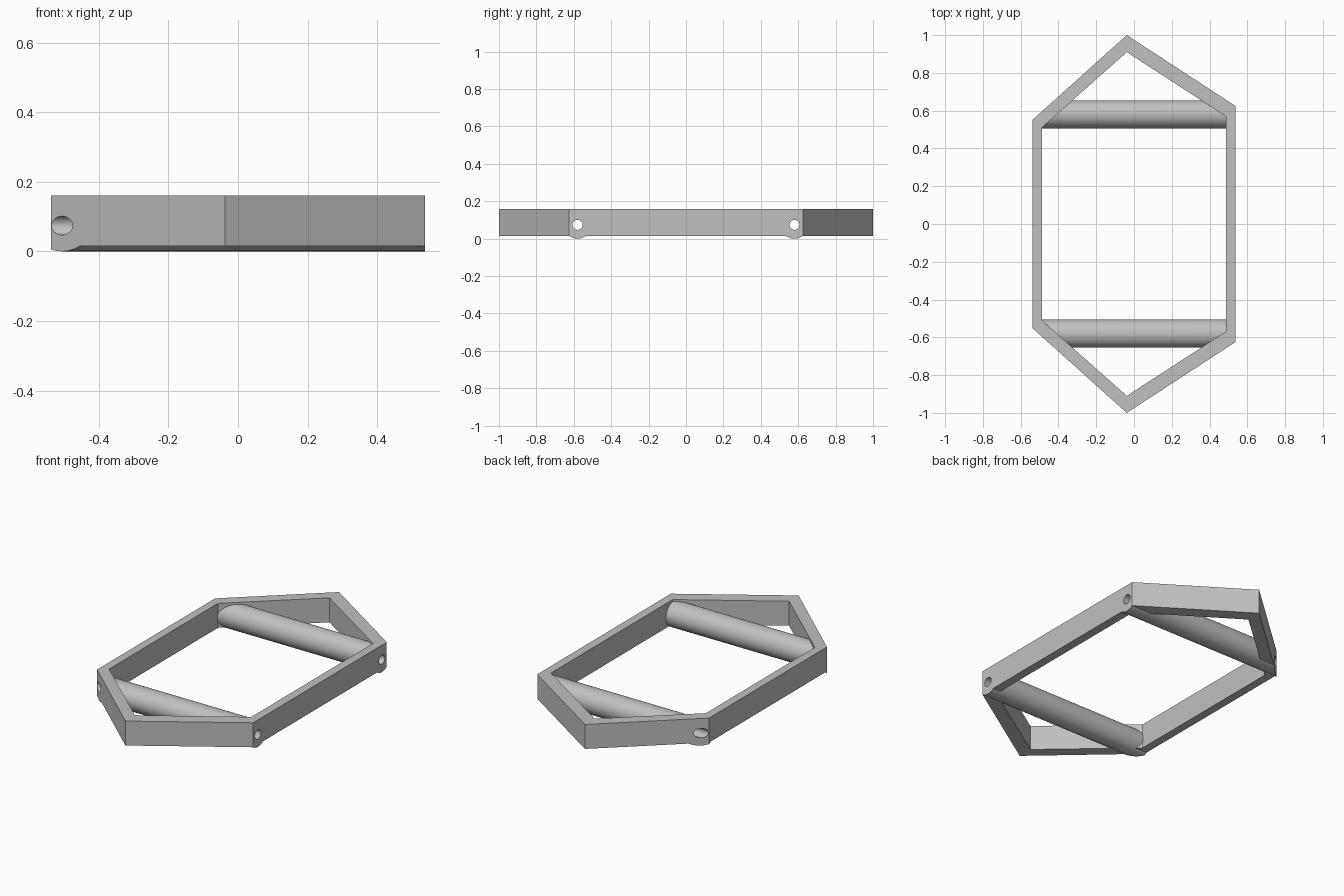
import bpy, bmesh, math
from mathutils import Matrix

cube = bpy.data.objects.get("Cube")
if cube:
    bpy.data.objects.remove(cube, do_unlink=True)

grey = bpy.data.materials.new("plain grey")
grey.use_nodes = True
colour = (0.53, 0.53, 0.53, 1)
grey.diffuse_color = colour
grey.node_tree.nodes["Principled BSDF"].inputs["Base Color"].default_value = colour

BASE, TOP = 0.015, 0.16
ROD_Y, ROD_Z, ROD_R, HOLE_R = 0.58, 0.074, 0.074, 0.027


def finish(bm, name):
    bmesh.ops.recalc_face_normals(bm, faces=bm.faces)
    mesh = bpy.data.meshes.new(name)
    bm.to_mesh(mesh)
    bm.free()
    mesh.materials.append(grey)
    obj = bpy.data.objects.new(name, mesh)
    bpy.context.collection.objects.link(obj)
    return obj


def prism(name, half, z0, z1, scale=1.0):
    """Upright prism from the back half of an outline, mirrored to the front."""
    outline = half + [(x, -y) for x, y in reversed(half)]
    bm = bmesh.new()
    face = bm.faces.new([bm.verts.new((x * scale, y * scale, z0)) for x, y in outline])
    top = bmesh.ops.extrude_face_region(bm, geom=[face])["geom"]
    bmesh.ops.translate(bm, vec=(0, 0, z1 - z0),
                        verts=[v for v in top if isinstance(v, bmesh.types.BMVert)])
    return finish(bm, name)


def rod(name, y, radius, length, sides):
    bm = bmesh.new()
    place = Matrix.Translation((0, y, ROD_Z)) @ Matrix.Rotation(math.pi / 2, 4, "Y")
    bmesh.ops.create_cone(bm, cap_ends=True, segments=sides, radius1=radius,
                          radius2=radius, depth=length, matrix=place)
    return finish(bm, name)


def combine(obj, other, operation):
    mod = obj.modifiers.new(operation, "BOOLEAN")
    mod.operation, mod.object, mod.solver = operation, other, "EXACT"
    bpy.context.view_layer.objects.active = obj
    bpy.ops.object.modifier_apply(modifier=mod.name)
    bpy.data.objects.remove(other, do_unlink=True)


outer = [(-0.537, 0.552), (-0.038, 1.0), (0.537, 0.625)]
inner = [(-0.488, 0.51), (-0.038, 0.91), (0.486, 0.57)]

# Oversized ring, hollowed out
frame = prism("frame_with_cross_tubes", outer, BASE, TOP, 1.2)
combine(frame, prism("opening", inner, -0.5, 0.5), "DIFFERENCE")

# Cross tubes joined to the ring
for side in (-1, 1):
    combine(frame, rod("cross_tube", side * ROD_Y, ROD_R, 1.16, 64), "UNION")

# Trim ring and tube ends to the six-sided outline
combine(frame, prism("outline", outer, -0.5, 0.5), "INTERSECT")

# Bore through each tube
for side in (-1, 1):
    combine(frame, rod("bore", side * ROD_Y, HOLE_R, 3, 32), "DIFFERENCE")

bpy.ops.object.select_all(action="DESELECT")
frame.select_set(True)
bpy.context.view_layer.objects.active = frame
bpy.ops.object.shade_smooth_by_angle(angle=math.radians(25))
